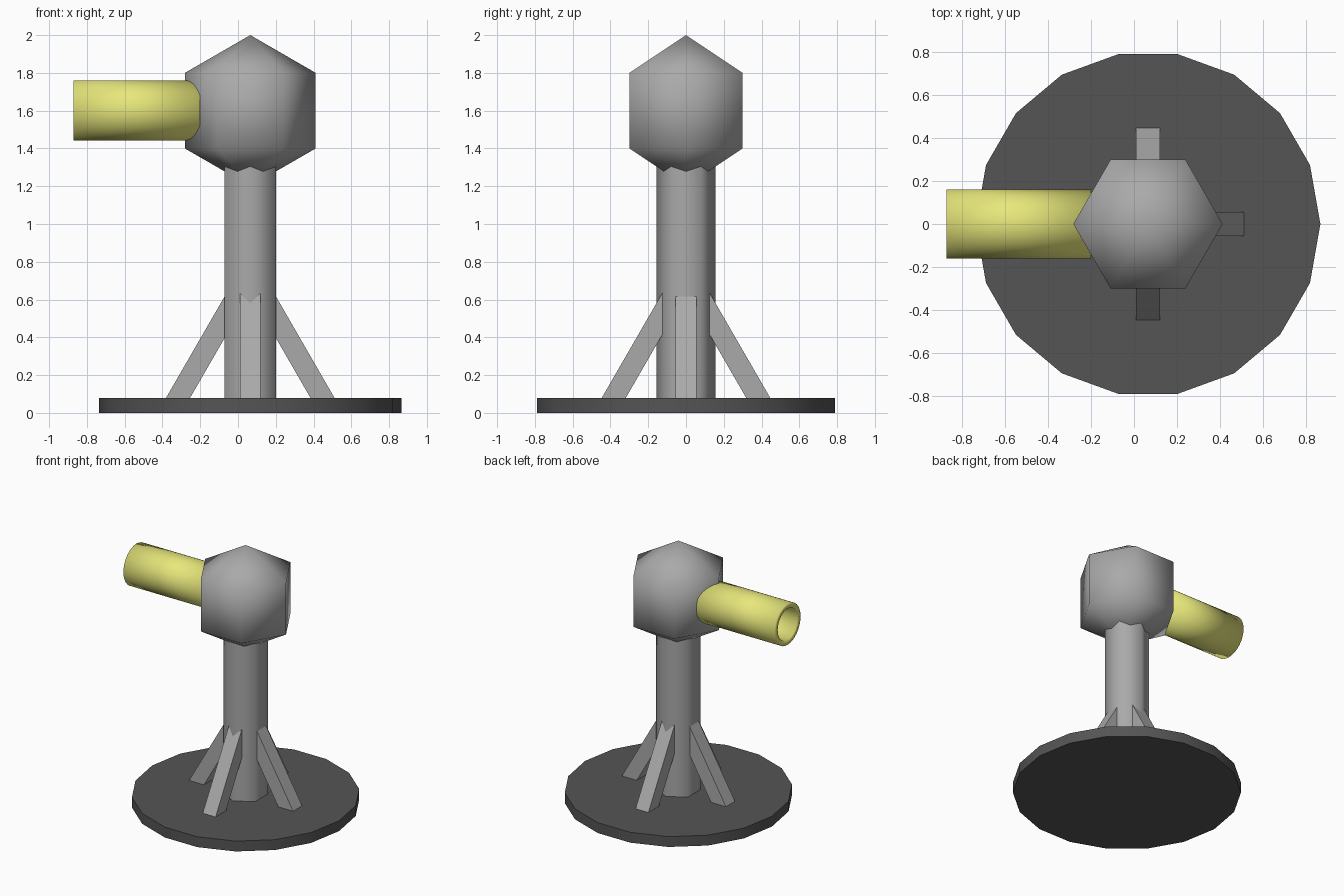
import bpy
import bmesh
from math import pi, radians, tan
from mathutils import Matrix, Vector

if "Cube" in bpy.data.objects:
    bpy.data.objects.remove(bpy.data.objects["Cube"])

CX = 0.065  # shared vertical axis of base, column and head


def material(name, rgb):
    mat = bpy.data.materials.new(name)
    mat.diffuse_color = (*rgb, 1)
    mat.use_nodes = True
    mat.node_tree.nodes["Principled BSDF"].inputs["Base Color"].default_value = mat.diffuse_color
    return mat


def finish(bm, name, smooth=None, mat=None):
    bmesh.ops.recalc_face_normals(bm, faces=bm.faces)
    mesh = bpy.data.meshes.new(name)
    bm.to_mesh(mesh)
    bm.free()
    obj = bpy.data.objects.new(name, mesh)
    bpy.context.collection.objects.link(obj)
    if mat:
        mesh.materials.append(mat)
    if smooth:
        bpy.ops.object.select_all(action='DESELECT')
        obj.select_set(True)
        bpy.context.view_layer.objects.active = obj
        bpy.ops.object.shade_smooth_by_angle(angle=radians(smooth))
    return obj


def prism(name, start, end, radius, sides, turn=0, smooth=None, mat=None, caps=True):
    """Cylinder or prism between two points."""
    start, end = Vector(start), Vector(end)
    axis = end - start
    bm = bmesh.new()
    bmesh.ops.create_cone(bm, cap_ends=caps, segments=sides, radius1=radius,
                          radius2=radius, depth=axis.length)
    tilt = Vector((0, 0, 1)).rotation_difference(axis).to_matrix().to_4x4()
    bm.transform(Matrix.Translation((start + end) / 2) @ tilt @ Matrix.Rotation(turn, 4, 'Z'))
    return finish(bm, name, smooth, mat)


grey = material("grey", (0.4, 0.4, 0.4))
dark = material("dark_grey", (0.09, 0.09, 0.09))
yellow = material("yellow", (0.8, 0.8, 0.2))

# Eighteen-sided base plate
prism("base_plate", (CX, 0, 0), (CX, 0, 0.08), 0.8, 18, pi / 2, 30, dark)

# Hexagonal column, corners facing front and back
prism("column", (CX, 0, 0.04), (CX, 0, 1.35), 0.157, 6, 0, 65, grey)

# Coarse six-sided head
bm = bmesh.new()
bmesh.ops.create_uvsphere(bm, u_segments=6, v_segments=3, radius=0.4)
bm.transform(Matrix.Translation((CX, 0, 1.6)) @ Matrix.Rotation(pi / 2, 4, 'Z'))
finish(bm, "head", 80, grey)

# Four square braces leaning 30 degrees against the column
for i, side in enumerate(("right", "back", "left", "front")):
    spin = Matrix.Rotation(i * pi / 2, 3, 'Z')
    ends = [spin @ Vector((0.382 - (z - 0.08) * tan(radians(30)), 0, z)) for z in (0.04, 0.65)]
    ends = [p + Vector((CX, 0, 0)) for p in ends]
    prism("brace_" + side, *ends, 0.078, 4, pi / 4 + i * pi / 2, None, grey)

# Open yellow tube with wall thickness
tube = prism("barrel", (-0.2, 0, 1.602), (-0.87, 0, 1.602), 0.159, 32, 0, 40, yellow, caps=False)
wall = tube.modifiers.new("wall", 'SOLIDIFY')
wall.thickness = 0.038
wall.offset = -1
